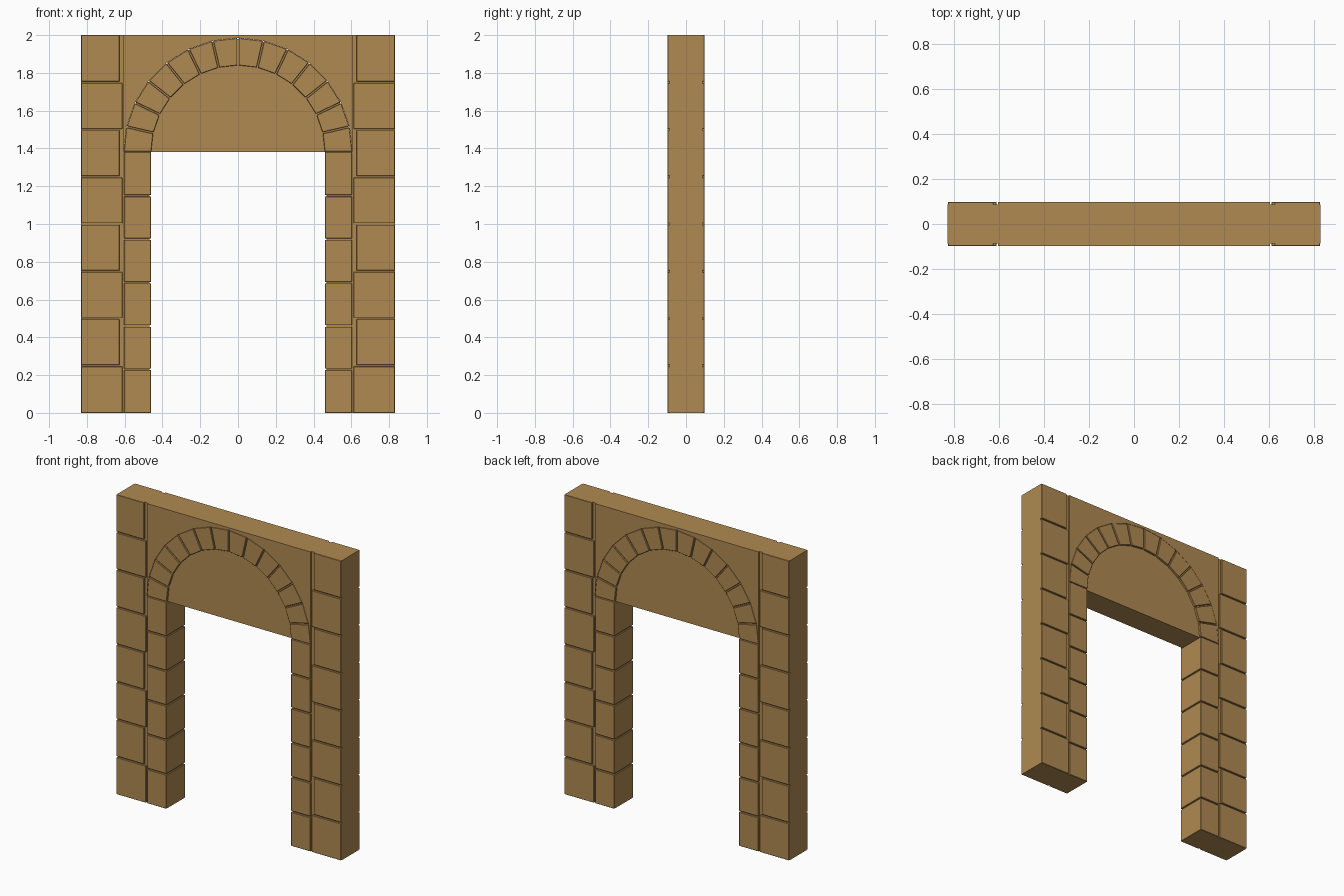
import bpy, bmesh, math

if "Cube" in bpy.data.objects:
    bpy.data.objects.remove(bpy.data.objects["Cube"])

stone = bpy.data.materials.new("sandstone")
stone.diffuse_color = (0.434, 0.254, 0.084, 1)
stone.use_nodes = True
stone.node_tree.nodes["Principled BSDF"].inputs["Base Color"].default_value = stone.diffuse_color

SPRING, R_IN, R_OUT = 1.38, 0.46, 0.605   # arch springing height and radii
FACE, CORE = 0.098, 0.087                 # half depths: stone faces, joint bottoms
GAP = 0.004                               # half joint width
N = 14                                    # arch stones


def prism(name, pts, y0, y1, bevel=0.0):
    """Extrude an (x, z) outline from y0 to y1."""
    bm = bmesh.new()
    f = bm.faces.new([bm.verts.new((x, y0, z)) for x, z in pts])
    ext = bmesh.ops.extrude_face_region(bm, geom=[f])
    for v in ext["geom"]:
        if isinstance(v, bmesh.types.BMVert):
            v.co.y = y1
    bmesh.ops.recalc_face_normals(bm, faces=bm.faces)
    me = bpy.data.meshes.new(name)
    bm.to_mesh(me)
    bm.free()
    me.materials.append(stone)
    ob = bpy.data.objects.new(name, me)
    bpy.context.collection.objects.link(ob)
    if bevel:
        m = ob.modifiers.new("soft_edge", 'BEVEL')
        m.width, m.segments = bevel, 1
    return ob


def rect(x0, x1, z0, z1):
    return [(x0, z0), (x1, z0), (x1, z1), (x0, z1)]


def arc(r, a0=0.0, a1=math.pi, n=N):
    return [(r * math.cos(a0 + (a1 - a0) * i / n),
             SPRING + r * math.sin(a0 + (a1 - a0) * i / n)) for i in range(n + 1)]


for s, side in ((-1, "left"), (1, "right")):
    # outer pier core with quoin faces of alternating width, front and back
    prism(side + "_pier_core", rect(s * 0.6, s * 0.83, 0, 2), -CORE, CORE)
    for i in range(8):
        inner = 0.627 if i % 2 else 0.612
        z0 = 0.25 * i + (GAP if i else 0)
        z1 = 0.25 * (i + 1) - (GAP if i < 7 else 0)
        for y in (-1, 1):
            prism(side + "_quoin", rect(s * inner, s * 0.8295, z0, z1),
                  y * (CORE - 0.005), y * FACE, 0.002)
    # door jamb core and its six blocks
    prism(side + "_jamb_core", rect(s * 0.468, s * 0.604, 0, SPRING), -CORE, CORE)
    for i in range(6):
        z0 = 0.23 * i + (GAP if i else 0)
        prism(side + "_jamb_block",
              rect(s * R_IN, s * 0.603, z0, 0.23 * (i + 1) - GAP * (i < 5)),
              -FACE, FACE, 0.002)

# arch ring core and wedge stones
prism("arch_core", arc(0.6) + arc(0.468)[::-1], -CORE, CORE)
for i in range(N):
    a0, a1 = math.pi * i / N, math.pi * (i + 1) / N
    gi, go = GAP / R_IN, GAP / R_OUT
    prism("arch_stone", arc(R_IN, a0 + gi, a1 - gi, 1)
          + arc(R_OUT - 0.001, a0 + go, a1 - go, 1)[::-1], -FACE, FACE, 0.002)

# wall above the arch, and the slightly recessed infill under it
prism("spandrel", [(-R_OUT, 2), (R_OUT, 2)] + arc(R_OUT), -0.097, 0.097)
prism("arch_infill", arc(0.47), -0.084, 0.084)
